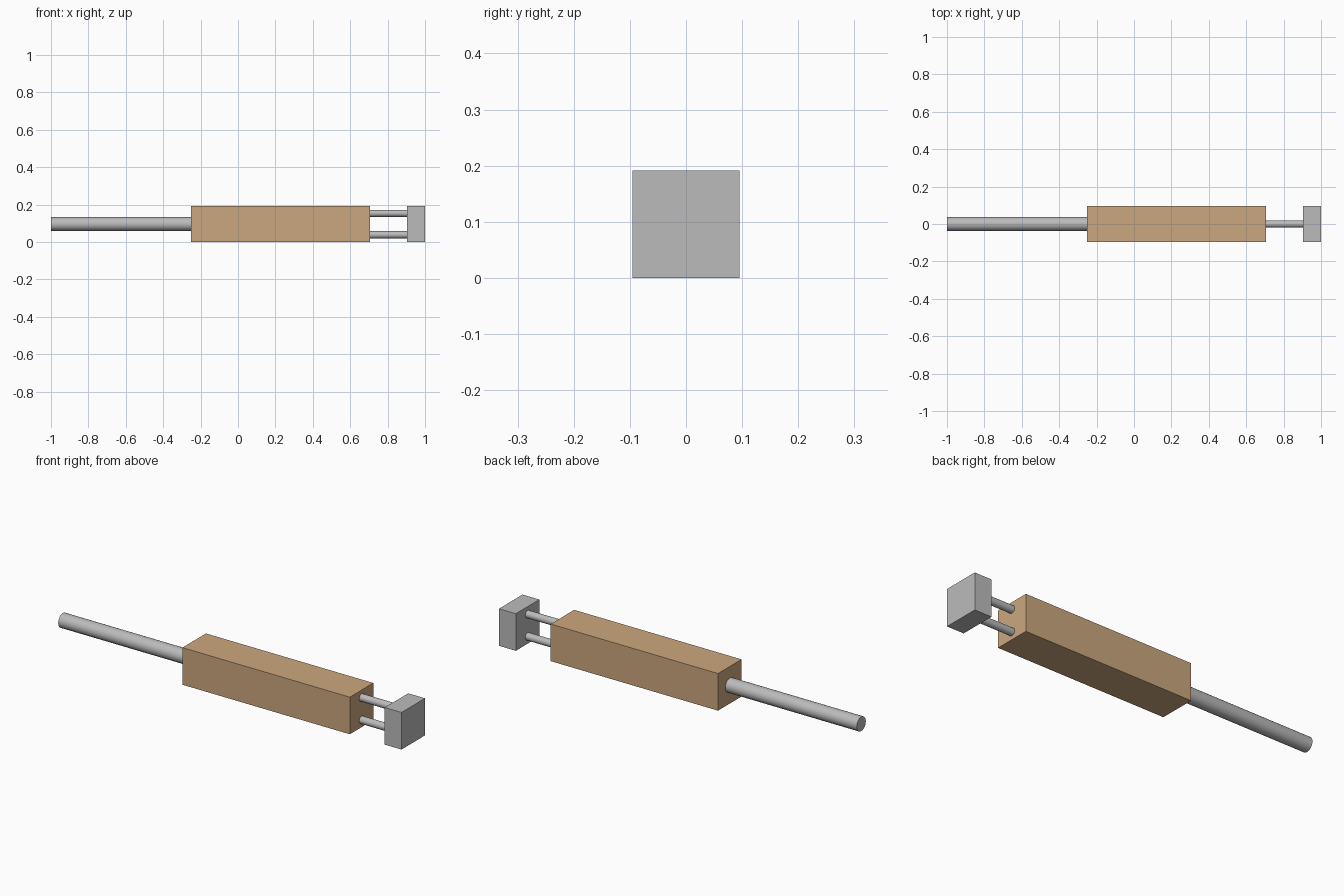
import bpy, math

if "Cube" in bpy.data.objects:
    bpy.data.objects.remove(bpy.data.objects["Cube"])

H = 0.0957            # half of the square section
MID = H               # height of the long axis


def material(name, rgb):
    m = bpy.data.materials.new(name)
    m.diffuse_color = (*rgb, 1)
    m.use_nodes = True
    m.node_tree.nodes["Principled BSDF"].inputs["Base Color"].default_value = m.diffuse_color
    return m


wood = material("tan wood", (0.6, 0.39, 0.21))
steel = material("grey steel", (0.5, 0.5, 0.5))


def block(name, x0, x1, mat):
    bpy.ops.mesh.primitive_cube_add(size=1, location=((x0 + x1) / 2, 0, MID))
    o = bpy.context.object
    o.name = name
    o.scale = (x1 - x0, 2 * H, 2 * H)
    bpy.ops.object.transform_apply(location=False, rotation=False, scale=True)
    o.data.materials.append(mat)


def rod(name, x0, x1, z, radius):
    bpy.ops.mesh.primitive_cylinder_add(
        vertices=32, radius=radius, depth=x1 - x0,
        location=((x0 + x1) / 2, 0, z), rotation=(0, math.pi / 2, 0))
    o = bpy.context.object
    o.name = name
    o.data.materials.append(steel)
    bpy.ops.object.shade_smooth_by_angle(angle=math.radians(30))


# Main body and end head
block("body", -0.25, 0.705, wood)
block("end_head", 0.904, 1.0, steel)

# Long shaft at the left
rod("shaft", -1.0, -0.245, MID, 0.037)

# Pair of thin rods joining body and head
for name, side in (("upper_rod", 1), ("lower_rod", -1)):
    rod(name, 0.70, 0.909, MID + side * 0.0574, 0.019)
